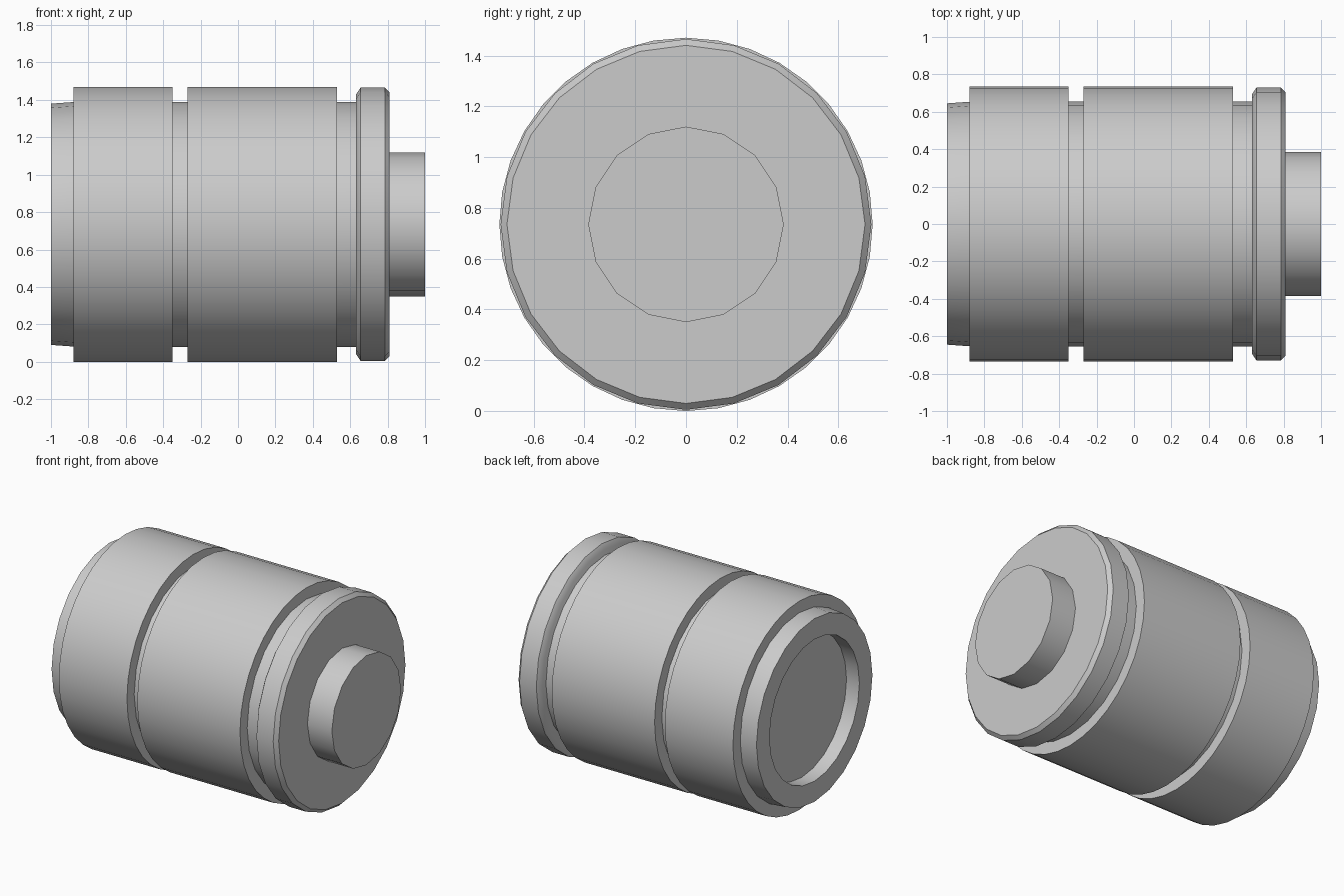
import bpy, bmesh, math

cube = bpy.data.objects.get("Cube")
if cube:
    bpy.data.objects.remove(cube, do_unlink=True)

AXIS_Z = 0.735  # height of the long axis
OUTER = 0.735
CORE = 0.655

grey = bpy.data.materials.new("plain_grey")
grey.use_nodes = True
colour = (0.6, 0.6, 0.6, 1)
grey.diffuse_color = colour
grey.node_tree.nodes["Principled BSDF"].inputs["Base Color"].default_value = colour


def turned(name, profile, sides, closed=False):
    """Revolve (x, radius) points around the long axis."""
    bm = bmesh.new()
    verts = [bm.verts.new((x, 0, r)) for x, r in profile]
    edges = [bm.edges.new(pair) for pair in zip(verts, verts[1:])]
    if closed:
        edges.append(bm.edges.new((verts[-1], verts[0])))
    bmesh.ops.spin(bm, geom=verts + edges, cent=(0, 0, 0), axis=(1, 0, 0),
                   angle=math.tau, steps=sides, use_merge=True)
    bmesh.ops.remove_doubles(bm, verts=bm.verts, dist=0.0005)
    bmesh.ops.recalc_face_normals(bm, faces=bm.faces)
    mesh = bpy.data.meshes.new(name)
    bm.to_mesh(mesh)
    bm.free()
    mesh.materials.append(grey)
    obj = bpy.data.objects.new(name, mesh)
    obj.location.z = AXIS_Z
    bpy.context.collection.objects.link(obj)
    bpy.ops.object.select_all(action='DESELECT')
    obj.select_set(True)
    bpy.context.view_layer.objects.active = obj
    bpy.ops.object.shade_smooth_by_angle(angle=math.radians(35))
    return obj


def sleeve(name, x0, x1):
    """Thick tube sitting around the core."""
    inner = CORE - 0.06
    turned(name, [(x0, inner), (x0, OUTER), (x1, OUTER), (x1, inner)], 36, closed=True)


# Core with a shallow recess in its open end
turned("core", [(-0.9, 0), (-0.9, 0.5), (-1, 0.5), (-1, 0.645),
                (-0.86, CORE), (0.66, CORE), (0.66, 0)], 24)

# Outer sleeves, separated by a groove
sleeve("short_sleeve", -0.88, -0.35)
sleeve("long_sleeve", -0.27, 0.53)

# Bevelled end cap
turned("end_cap", [(0.632, 0), (0.632, 0.695), (0.655, 0.73), (0.785, 0.73),
                   (0.81, 0.705), (0.81, 0)], 24)

# Round stub on the cap
turned("end_stub", [(0.79, 0), (0.79, 0.385), (1, 0.385), (1, 0)], 16)
